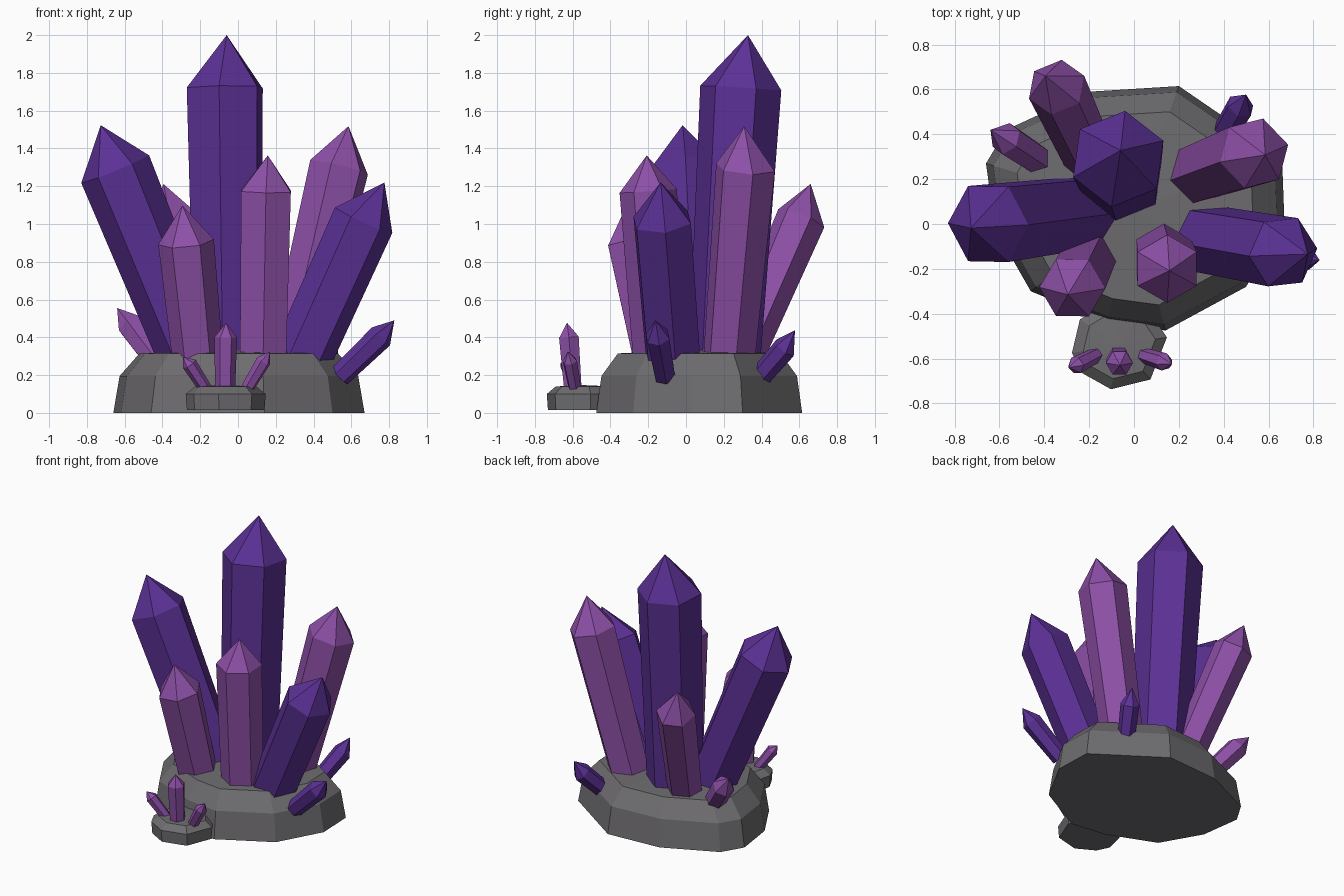
import bpy, bmesh, math
from mathutils import Vector

if "Cube" in bpy.data.objects:
    bpy.data.objects.remove(bpy.data.objects["Cube"])


def material(name, rgb):
    m = bpy.data.materials.new(name)
    m.diffuse_color = (*rgb, 1)
    m.use_nodes = True
    m.node_tree.nodes["Principled BSDF"].inputs["Base Color"].default_value = m.diffuse_color
    return m


DARK = material("deep purple", (0.105, 0.03, 0.30))
PINK = material("orchid purple", (0.27, 0.08, 0.39))
ROCK = material("grey rock", (0.155, 0.15, 0.16))


def finish(name, bm, mat):
    bmesh.ops.recalc_face_normals(bm, faces=bm.faces)
    mesh = bpy.data.meshes.new(name)
    bm.to_mesh(mesh)
    bm.free()
    mesh.materials.append(mat)
    obj = bpy.data.objects.new(name, mesh)
    bpy.context.collection.objects.link(obj)
    return obj


def bridge(bm, a, b):
    n = len(a)
    for i in range(n):
        bm.faces.new((a[i], a[(i + 1) % n], b[(i + 1) % n], b[i]))


def fan(bm, ring, point):
    tip = bm.verts.new(point)
    for i in range(len(ring)):
        bm.faces.new((ring[i], ring[(i + 1) % len(ring)], tip))


def crystal(name, mat, base, shoulder, tip, r0, r1, rot, sink):
    """Six-sided shaft widening from base to shoulder, then a point."""
    base, shoulder = Vector(base), Vector(shoulder)
    axis = (shoulder - base).normalized()
    u = (Vector((1, 0, 0)) - axis * axis.x).normalized()
    v = axis.cross(u)
    bm = bmesh.new()
    rings = []
    for c, r in ((base - axis * sink, r0), (shoulder, r1)):
        ring = []
        for k in range(6):
            a = math.radians(rot + 60 * k)
            ring.append(bm.verts.new(c + (u * math.cos(a) + v * math.sin(a)) * r))
        rings.append(ring)
    bm.faces.new(rings[0])
    bridge(bm, rings[0], rings[1])
    fan(bm, rings[1], tip)
    finish(name, bm, mat)


def rock(name, outline, centre, levels, top_z):
    """Stack of shrinking copies of an outline, closed by a low dome."""
    cx, cy = centre
    bm = bmesh.new()
    rings = [[bm.verts.new((cx + (x - cx) * s, cy + (y - cy) * s, z)) for x, y in outline]
             for s, z in levels]
    bm.faces.new(rings[0])
    for a, b in zip(rings, rings[1:]):
        bridge(bm, a, b)
    fan(bm, rings[-1], (cx, cy, top_z))
    finish(name, bm, ROCK)


# Rocks
rock("main_rock",
     [(.2, .615), (.66, .30), (.67, .03), (.5, -.28), (.14, -.475), (-.12, -.44),
      (-.46, -.30), (-.62, -.02), (-.66, .27), (-.57, .42), (-.2, .59)],
     (0, .07), [(1, 0), (.95, .195), (.79, .315)], .335)
rock("small_rock",
     [(-.065 + .215 * math.cos(math.radians(a)), -.54 + .2 * math.sin(math.radians(a)))
      for a in (10, 55, 100, 145, 190, 218, 260, 310)],
     (-.065, -.54), [(.97, .015), (1, .1), (.76, .14)], .147)

# Large crystals
big = [
    ("centre_crystal", DARK, (-.055, .205, .3), (-.07, .29, 1.72), (-.06, .328, 2.0), .19, .217, 22),
    ("left_crystal", DARK, (-.25, .05, .31), (-.65, 0, 1.29), (-.727, -.018, 1.523), .175, .194, 0),
    ("right_crystal", DARK, (.345, -.07, .31), (.665, -.126, 1.02), (.775, -.134, 1.22), .158, .167, 4),
    ("back_right_crystal", PINK, (.30, .23, .31), (.535, .315, 1.30), (.585, .308, 1.518), .14, .162, 15),
    ("front_crystal", PINK, (.133, -.14, .31), (.148, -.2, 1.175), (.158, -.208, 1.363), .14, .152, 30),
    ("front_left_crystal", PINK, (-.215, -.165, .31), (-.275, -.285, .905), (-.295, -.315, 1.098), .133, .148, 0),
    ("back_left_crystal", PINK, (-.2, .30, .31), (-.345, .61, 1.03), (-.395, .66, 1.212), .115, .133, 20),
]
for c in big:
    crystal(*c, .1)

# Small crystals around the rocks
small = [
    ("left_shard", PINK, (-.41, .275, .25), (-.57, .38, .465), (-.64, .42, .555), .068, .075, 15),
    ("right_shard", DARK, (.56, -.115, .215), (.757, -.15, .405), (.828, -.162, .49), .06, .068, 0),
    ("back_shard", DARK, (.40, .40, .2), (.475, .525, .345), (.50, .577, .437), .058, .064, 20),
    ("sprout_middle", PINK, (-.068, -.6, .14), (-.065, -.62, .4), (-.063, -.63, .477), .053, .06, 0),
    ("sprout_left", PINK, (-.18, -.59, .14), (-.258, -.63, .26), (-.292, -.64, .297), .034, .04, 10),
    ("sprout_right", PINK, (.055, -.59, .14), (.135, -.615, .275), (.17, -.625, .325), .034, .04, 10),
]
for c in small:
    crystal(*c, .03)
